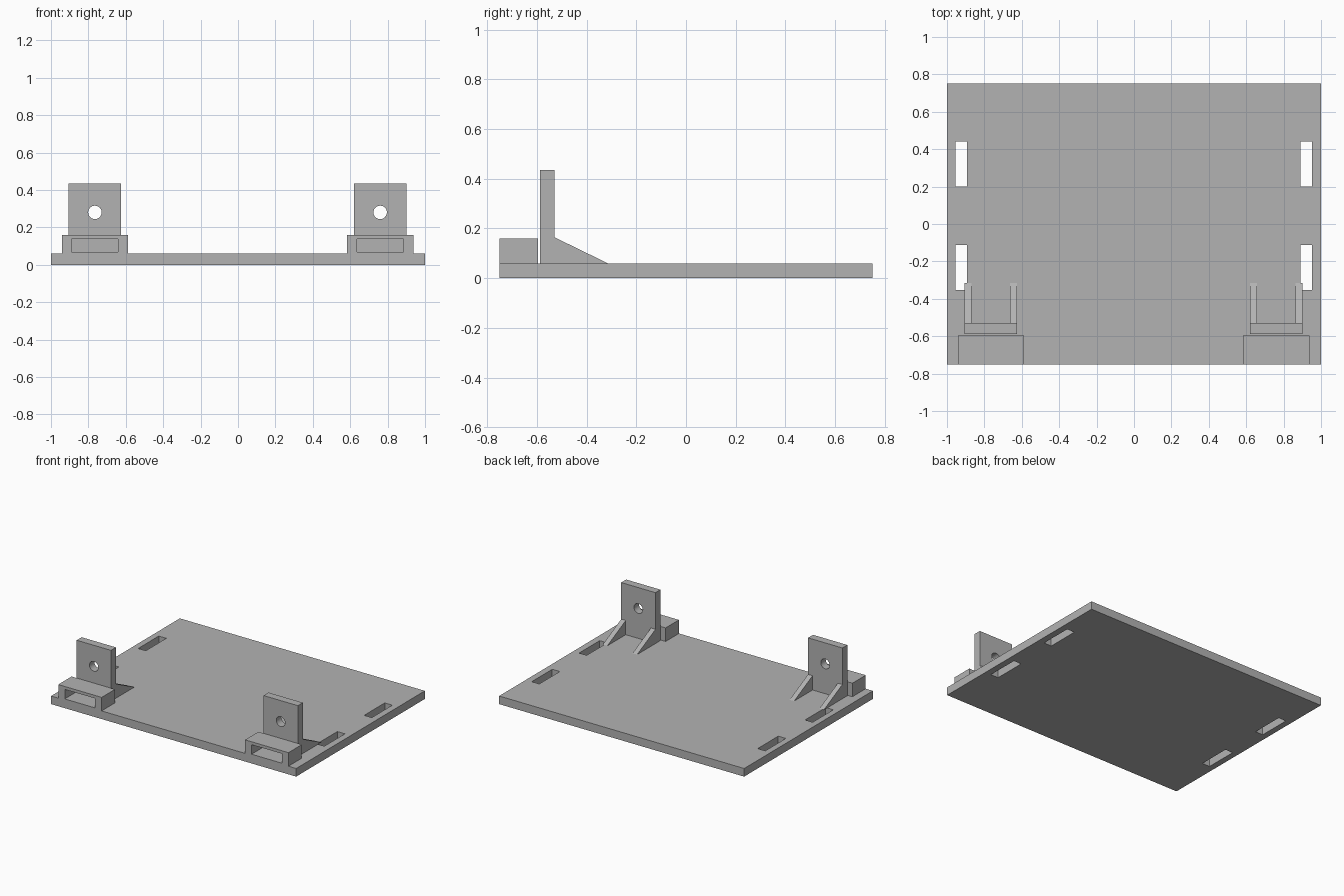
import bpy
import bmesh
from mathutils import Matrix, Vector

if "Cube" in bpy.data.objects:
    bpy.data.objects.remove(bpy.data.objects["Cube"])

grey = bpy.data.materials.new("plain grey")
grey.use_nodes = True
grey.diffuse_color = (0.45, 0.45, 0.45, 1)
grey.node_tree.nodes["Principled BSDF"].inputs["Base Color"].default_value = grey.diffuse_color


def make_object(name, bm):
    bmesh.ops.recalc_face_normals(bm, faces=bm.faces)
    mesh = bpy.data.meshes.new(name)
    bm.to_mesh(mesh)
    bm.free()
    mesh.materials.append(grey)
    obj = bpy.data.objects.new(name, mesh)
    bpy.context.collection.objects.link(obj)
    return obj


def box(name, low, high):
    low, high = Vector(low), Vector(high)
    bm = bmesh.new()
    bmesh.ops.create_cube(bm, size=1, matrix=Matrix.Translation((low + high) / 2)
                          @ Matrix.Diagonal((high - low).to_4d()))
    return make_object(name, bm)


def rod(name, x, y, z, radius, length):
    bm = bmesh.new()
    turn = Matrix.Rotation(1.570796, 4, "X")
    bmesh.ops.create_cone(bm, cap_ends=True, segments=32, radius1=radius, radius2=radius,
                          depth=length, matrix=Matrix.Translation((x, y, z)) @ turn)
    return make_object(name, bm)


def wedge(name, x0, x1, profile):
    bm = bmesh.new()
    face = bm.faces.new([bm.verts.new((x0, y, z)) for y, z in profile])
    new = bmesh.ops.extrude_face_region(bm, geom=[face])["geom"]
    bmesh.ops.translate(bm, vec=(x1 - x0, 0, 0),
                        verts=[v for v in new if isinstance(v, bmesh.types.BMVert)])
    return make_object(name, bm)


def cut(target, cutter):
    cutter.hide_render = True
    mod = target.modifiers.new("cut", "BOOLEAN")
    mod.operation = "DIFFERENCE"
    mod.solver = "EXACT"
    mod.object = cutter
    bpy.context.view_layer.objects.active = target
    bpy.ops.object.modifier_apply(modifier=mod.name)
    bpy.data.objects.remove(cutter)


TOP = 0.06  # top of the base plate

# Base plate with four strap slots
base = box("base_plate", (-1, -0.75, 0), (1, 0.75, TOP))
for x in (-0.955, 0.89):
    for y in (-0.353, 0.2):
        cut(base, box("slot_cutter", (x, y, -0.1), (x + 0.062, y + 0.24, 0.2)))

for side, cx in (("right", -0.765), ("left", 0.76)):
    # Front housing with a rectangular opening
    housing = box(side + "_housing", (cx - 0.177, -0.75, TOP), (cx + 0.177, -0.595, 0.16))
    cut(housing, box("opening_cutter", (cx - 0.124, -0.8, 0.068), (cx + 0.124, -0.5, 0.138)))

    # Upright tab with a round hole
    tab = box(side + "_upright_tab", (cx - 0.14, -0.588, TOP), (cx + 0.14, -0.53, 0.435))
    cut(tab, rod("hole_cutter", cx, -0.56, 0.28, 0.036, 0.3))

    # Two sloping gussets behind the tab
    for place, x0 in (("right", cx - 0.14), ("left", cx + 0.103)):
        wedge(f"{side}_tab_{place}_gusset", x0, x0 + 0.037,
              [(-0.53, TOP), (-0.315, TOP), (-0.53, 0.165)])
